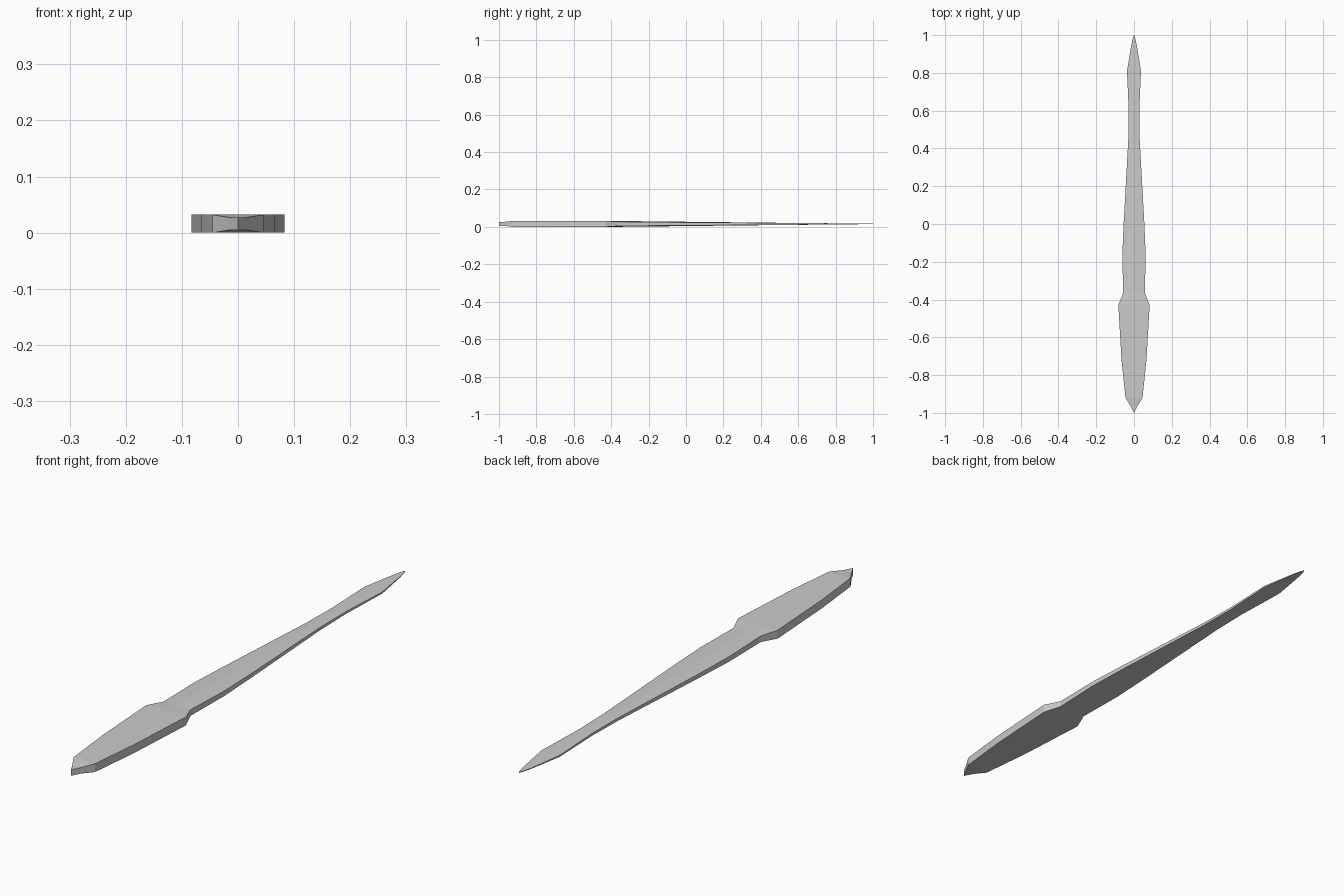
import bpy

if "Cube" in bpy.data.objects:
    bpy.data.objects.remove(bpy.data.objects["Cube"])

MID = 0.016  # height of the mid plane

# stations along the length: y, half width, rim half thickness, centre half thickness
STATIONS = [
    (-0.965, 0.018, 0.0115, 0.0115),
    (-0.92, 0.045, 0.016, 0.016),
    (-0.72, 0.066, 0.016, 0.016),
    (-0.43, 0.083, 0.016, 0.016),
    (-0.365, 0.057, 0.0115, 0.0155),
    (-0.17, 0.062, 0.0095, 0.0135),
    (0.0, 0.055, 0.008, 0.0115),
    (0.45, 0.030, 0.0055, 0.0065),
    (0.60, 0.028, 0.0045, 0.005),
    (0.81, 0.037, 0.003, 0.003),
    (0.95, 0.014, 0.0015, 0.0015),
    (0.985, 0.006, 0.001, 0.001),
]

verts, faces = [], []
for y, w, rim, mid in STATIONS:
    verts += [(-w, y, MID - rim), (0, y, MID - mid), (w, y, MID - rim),
              (w, y, MID + rim), (0, y, MID + mid), (-w, y, MID + rim)]

# skin between neighbouring cross-sections
n = len(STATIONS)
for i in range(n - 1):
    a, b = i * 6, i * 6 + 6
    for k in range(6):
        j = (k + 1) % 6
        faces.append((a + k, a + j, b + j, b + k))


# pointed end: a short upright edge on the centre line
def point(y, half, ring, flip):
    lo = len(verts)
    hi = lo + 1
    verts.extend([(0, y, MID - half), (0, y, MID + half)])
    r = [ring * 6 + k for k in range(6)]
    fs = [(r[0], lo, r[1]), (r[1], lo, r[2]), (r[2], lo, hi, r[3]),
          (r[3], hi, r[4]), (r[4], hi, r[5]), (r[5], hi, lo, r[0])]
    faces.extend([f[::-1] for f in fs] if flip else fs)


point(-1.0, 0.0115, 0, False)
point(1.0, 0.001, n - 1, True)

# flat-shaded blade with handle
mesh = bpy.data.meshes.new("blade")
mesh.from_pydata(verts, [], faces)
blade = bpy.data.objects.new("blade", mesh)
bpy.context.collection.objects.link(blade)

# consistent outward normals
import bmesh
bm = bmesh.new()
bm.from_mesh(mesh)
bmesh.ops.recalc_face_normals(bm, faces=bm.faces)
bm.to_mesh(mesh)
bm.free()
